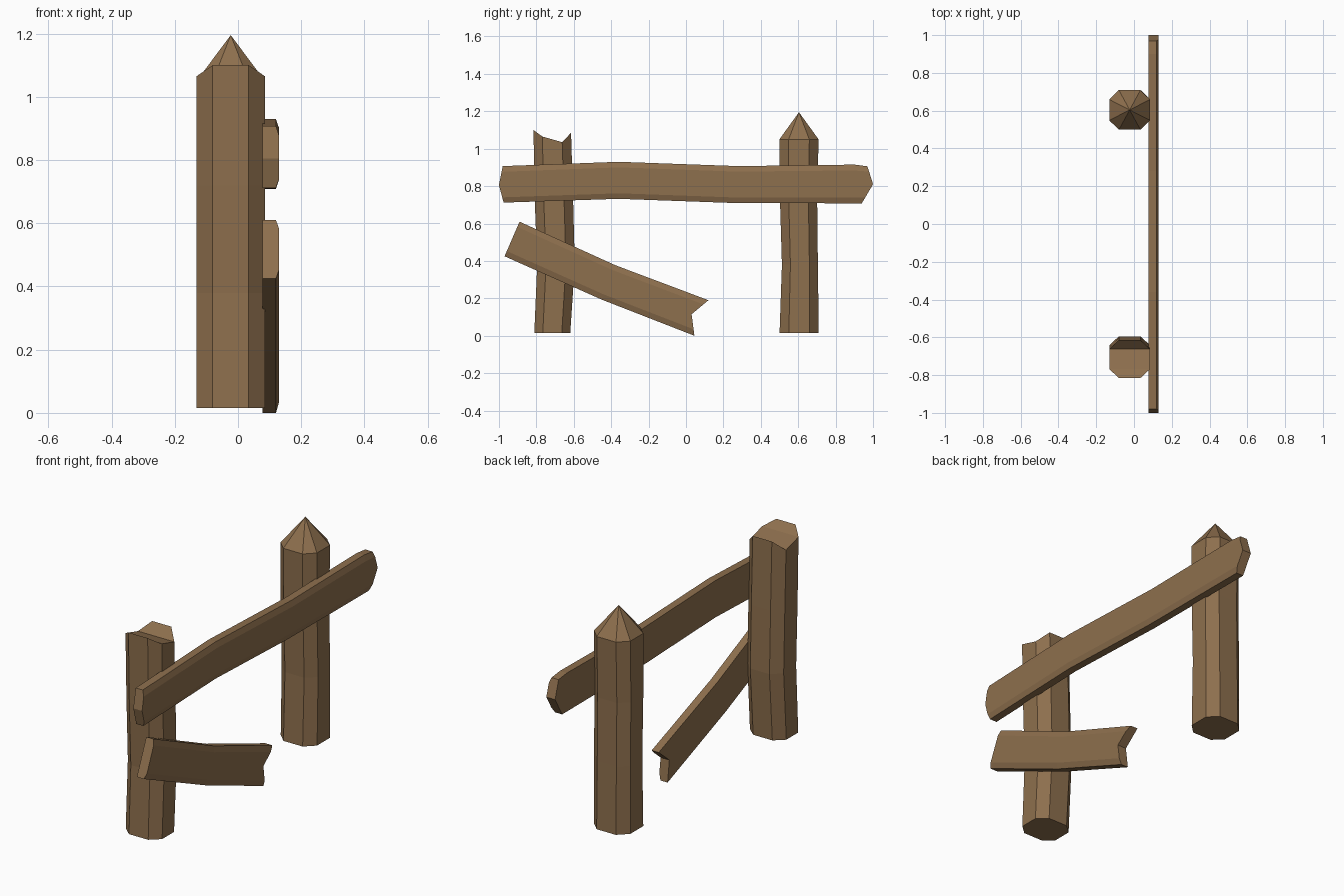
import bpy, bmesh
from mathutils import Vector

if "Cube" in bpy.data.objects:
    bpy.data.objects.remove(bpy.data.objects["Cube"])

wood = bpy.data.materials.new("wood")
wood.diffuse_color = (0.27, 0.16, 0.075, 1)
wood.use_nodes = True
wood.node_tree.nodes["Principled BSDF"].inputs["Base Color"].default_value = wood.diffuse_color


def finish(bm, name):
    bmesh.ops.recalc_face_normals(bm, faces=bm.faces)
    mesh = bpy.data.meshes.new(name)
    bm.to_mesh(mesh)
    bm.free()
    mesh.materials.append(wood)
    obj = bpy.data.objects.new(name, mesh)
    bpy.context.collection.objects.link(obj)


def bridge(bm, rings):
    for a, b in zip(rings, rings[1:]):
        n = len(a)
        for i in range(n):
            j = (i + 1) % n
            bm.faces.new((a[i], a[j], b[j], b[i]))


# Octagonal post section with axis-aligned flats
R, E, PX = 0.108, 0.057, -0.023
OCT = [(E, -R), (R, -E), (R, E), (E, R), (-E, R), (-R, E), (-R, -E), (-E, -R)]


def post(name, levels, apex=None, broken=None):
    """levels: (z, centre y, y scale); broken: top height for each local y"""
    bm = bmesh.new()
    rings = []
    for k, (z, cy, s) in enumerate(levels):
        top = broken and k == len(levels) - 1
        rings.append([bm.verts.new((PX + x, cy + y * s, broken[y] if top else z))
                      for x, y in OCT])
    bridge(bm, rings)
    bm.faces.new(rings[0])
    t = rings[-1]
    if apex:
        tip = bm.verts.new(apex)
        for i in range(8):
            bm.faces.new((t[i], t[(i + 1) % 8], tip))
    else:
        # Splintered top made of three strips forming a valley
        for q in ((0, 1, 6, 7), (1, 2, 5, 6), (2, 3, 4, 5)):
            bm.faces.new([t[i] for i in q])
    finish(bm, name)


post("pointed_post",
     [(0.015, 0.605, 0.97), (0.38, 0.609, 0.89), (0.72, 0.602, 0.92), (1.05, 0.604, 0.97)],
     apex=(PX, 0.604, 1.195))
post("broken_post",
     [(0.015, -0.715, 0.89), (0.38, -0.695, 0.93), (0.72, -0.706, 0.95), (1.07, -0.715, 0.93)],
     broken={-R: 1.10, -E: 1.065, E: 1.035, R: 1.085})


def plank(name, stations):
    """stations: (top, middle or None, bottom) points in the y-z plane"""
    bm = bmesh.new()
    x0, x1, x2 = 0.078, 0.12, 0.13
    rings = []
    for top, mid, bot in stations:
        t, b = Vector(top), Vector(bot)
        m = Vector(mid) if mid else (t + b) / 2
        section = [(x0, t), (x1, t), (x2, t.lerp(m, 0.3)), (x2, m),
                   (x2, b.lerp(m, 0.3)), (x1, b), (x0, b), (x0, m)]
        rings.append([bm.verts.new((x, p.x, p.y)) for x, p in section])
    bridge(bm, rings)
    # Each end is an upper and a lower face, so it can be pointed or notched
    for r in (rings[0], rings[-1]):
        bm.faces.new((r[0], r[1], r[2], r[3], r[7]))
        bm.faces.new((r[7], r[3], r[4], r[5], r[6]))
    finish(bm, name)


plank("top_rail", [
    ((-0.98, 0.907), (-1.0, 0.805), (-0.975, 0.712)),
    ((-0.36, 0.93), None, (-0.36, 0.732)),
    ((0.28, 0.907), None, (0.25, 0.71)),
    ((0.90, 0.915), None, (0.88, 0.708)),
    ((0.97, 0.906), (1.0, 0.81), (0.94, 0.708))])
plank("fallen_rail", [
    ((-0.89, 0.61), None, (-0.97, 0.425)),
    ((-0.38, 0.378), None, (-0.45, 0.193)),
    ((0.12, 0.19), (0.03, 0.115), (0.045, 0.0))])
